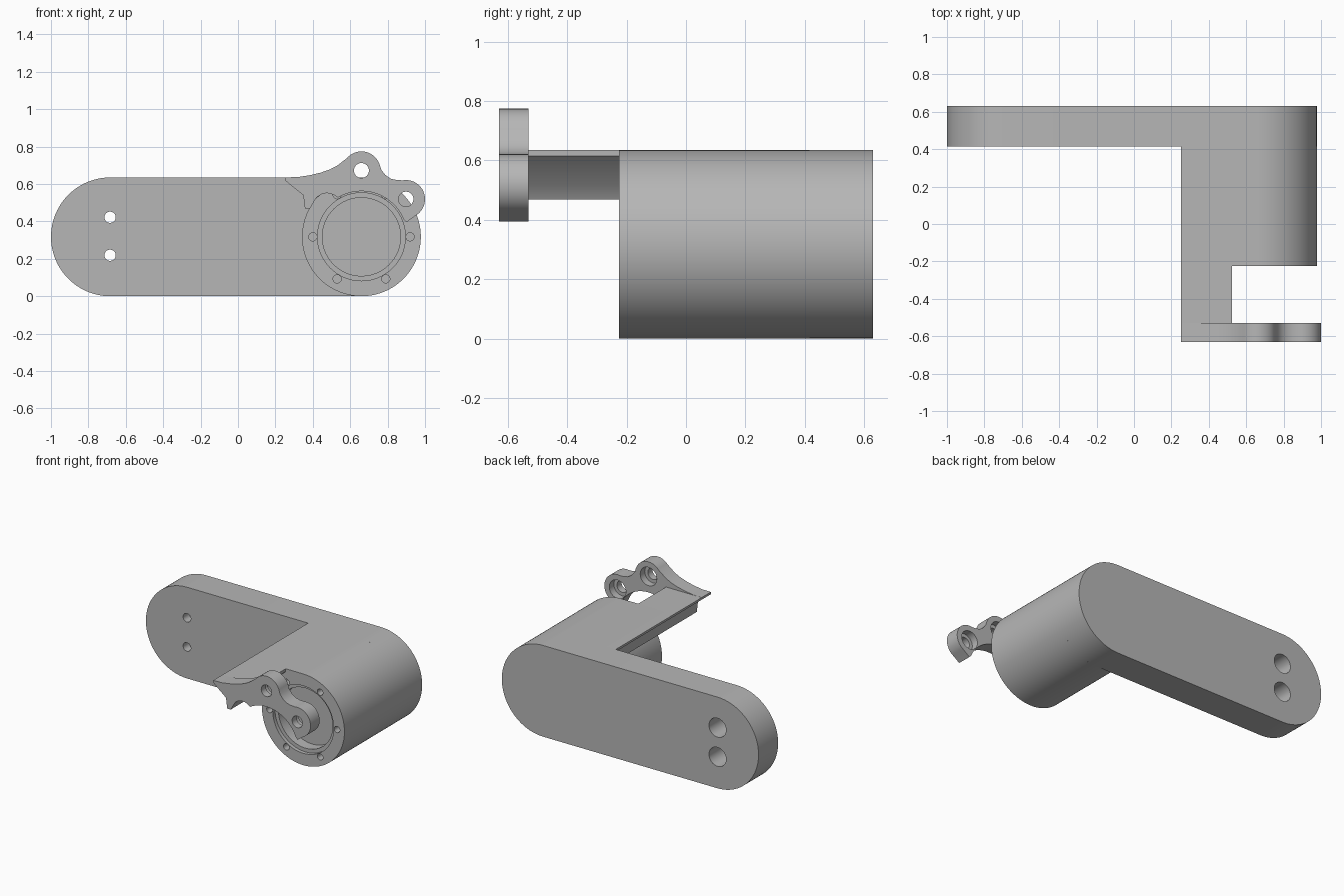
import bpy, bmesh
from math import sin, cos, radians, pi
from mathutils import Matrix

cube = bpy.data.objects.get("Cube")
if cube:
    bpy.data.objects.remove(cube, do_unlink=True)

grey = bpy.data.materials.new("satin grey")
grey.use_nodes = True
COLOUR = (0.47, 0.47, 0.47, 1)
grey.diffuse_color = COLOUR
grey.node_tree.nodes["Principled BSDF"].inputs["Base Color"].default_value = COLOUR

R = 0.3175          # radius of the arm ends and the drum
DRUM = (0.66, R)    # drum axis in x, z
FRONT = -0.225      # drum front face


def arc(centre, r, start, end, n=24):
    """Points on an arc in the x-z plane, angles in degrees."""
    angles = [radians(start + (end - start) * i / n) for i in range(n + 1)]
    return [(centre[0] + r * cos(a), centre[1] + r * sin(a)) for a in angles]


def prism(name, profile, y0, y1):
    """Extrude an x-z profile from y0 to y1."""
    bm = bmesh.new()
    face = bm.faces.new([bm.verts.new((x, y0, z)) for x, z in profile])
    ext = bmesh.ops.extrude_face_region(bm, geom=[face])
    verts = [g for g in ext["geom"] if isinstance(g, bmesh.types.BMVert)]
    bmesh.ops.translate(bm, verts=verts, vec=(0, y1 - y0, 0))
    bmesh.ops.recalc_face_normals(bm, faces=bm.faces)
    mesh = bpy.data.meshes.new(name)
    bm.to_mesh(mesh)
    bm.free()
    mesh.materials.append(grey)
    obj = bpy.data.objects.new(name, mesh)
    bpy.context.collection.objects.link(obj)
    return obj


def bore(target, centre, r, y0, y1, segments=32):
    """Cut a round hole along y and remove the cutter."""
    bm = bmesh.new()
    place = Matrix.Translation((centre[0], (y0 + y1) / 2, centre[1]))
    bmesh.ops.create_cone(bm, cap_ends=True, segments=segments, radius1=r, radius2=r,
                          depth=y1 - y0, matrix=place @ Matrix.Rotation(pi / 2, 4, 'X'))
    mesh = bpy.data.meshes.new("hole_cutter")
    bm.to_mesh(mesh)
    bm.free()
    mesh.materials.append(grey)
    cutter = bpy.data.objects.new("hole_cutter", mesh)
    cutter.hide_render = True
    bpy.context.collection.objects.link(cutter)
    mod = target.modifiers.new("hole", 'BOOLEAN')
    mod.operation = 'DIFFERENCE'
    mod.solver = 'EXACT'
    mod.object = cutter
    bpy.context.view_layer.objects.active = target
    bpy.ops.object.modifier_apply(modifier=mod.name)
    bpy.data.objects.remove(cutter, do_unlink=True)


# Flat arm with rounded ends and two counterbored holes
arm = prism("arm", arc((-0.6825, R), R, 90, 270, 48) + arc(DRUM, R, -90, 90, 48), 0.415, 0.63)
for z in (0.219, 0.422):
    bore(arm, (-0.684, z), 0.03, 0.3, 0.7)
    bore(arm, (-0.684, z), 0.066, 0.48, 0.7)

# Drum with a pointed shoulder along its upper left
wing = [(0.358, 0.468), (0.349, 0.54), (0.25, 0.62), (0.25, 2 * R)]
drum = prism("drum", arc(DRUM, R, 90, -208.5, 96) + wing, FRONT, 0.415)
bore(drum, DRUM, 0.235, FRONT - 0.1, FRONT + 0.025, 96)
bore(drum, DRUM, 0.209, FRONT - 0.1, FRONT + 0.1, 96)
for i in range(6):
    a = i * pi / 3
    bore(drum, (DRUM[0] + 0.26 * cos(a), DRUM[1] + 0.26 * sin(a)), 0.022, FRONT - 0.1, FRONT + 0.1, 24)

# Beam carrying the shoulder forward to the lug plate
beam = prism("beam", wing + [(0.525, 2 * R), (0.525, 0.615), (0.41, 0.515), (0.385, 0.468)], -0.53, FRONT)

# Curved plate with two lugs
TOP_LUG, SIDE_LUG = (0.66, 0.672), (0.898, 0.519)
outline = [(0.25, 0.62), (0.25, 2 * R), (0.32, 0.637), (0.385, 0.647), (0.44, 0.66),
           (0.49, 0.677), (0.53, 0.698), (0.56, 0.721)]
outline += arc(TOP_LUG, 0.102, 140, 20)
outline += [(0.766, 0.676), (0.788, 0.648), (0.817, 0.628), (0.85, 0.621)]
outline += arc(SIDE_LUG, 0.102, 100, -60)
outline += [(0.9, 0.395)] + arc(DRUM, 0.244, 22, 121, 32)
outline += [(0.513, 0.541), (0.49, 0.55), (0.47, 0.551), (0.445, 0.545), (0.42, 0.528),
            (0.403, 0.5), (0.385, 0.468), (0.358, 0.468), (0.349, 0.54)]
plate = prism("lug_plate", outline, -0.63, -0.53)
for lug in (TOP_LUG, SIDE_LUG):
    bore(plate, lug, 0.04, -0.7, -0.45)
    bore(plate, lug, 0.064, -0.58, -0.45)

# Smooth the round walls and keep the edges crisp
bpy.ops.object.select_all(action='DESELECT')
for part in (arm, drum, beam, plate):
    part.select_set(True)
bpy.context.view_layer.objects.active = arm
bpy.ops.object.shade_smooth_by_angle(angle=radians(30))
